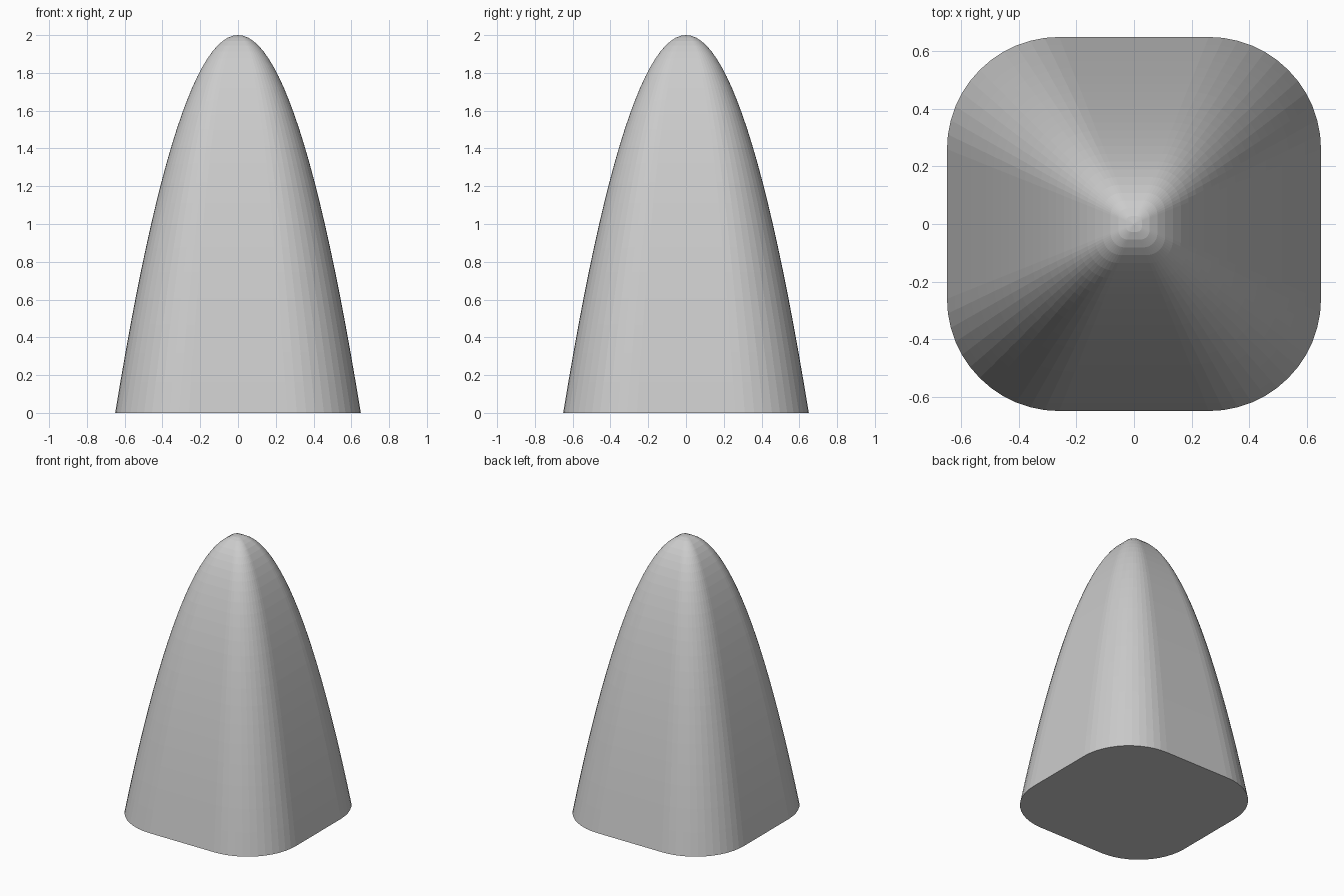
import bpy, bmesh, math

if "Cube" in bpy.data.objects:
    bpy.data.objects.remove(bpy.data.objects["Cube"])

HALF, HEIGHT, RADIUS = 0.65, 2.0, 0.39
RINGS, CORNER_STEPS = 24, 12


def rounded_square(scale):
    """Outline of the rounded-square section, scaled about the axis."""
    pts = []
    inner = HALF - RADIUS
    for q, (sx, sy) in enumerate([(1, 1), (-1, 1), (-1, -1), (1, -1)]):
        for i in range(CORNER_STEPS + 1):
            a = math.pi / 2 * (q + i / CORNER_STEPS)
            pts.append(((sx * inner + RADIUS * math.cos(a)) * scale,
                        (sy * inner + RADIUS * math.sin(a)) * scale))
    return pts


# Paraboloid body: the section shrinks along a parabola up to the tip
bm = bmesh.new()
rings = []
for k in range(RINGS):
    s = 1 - k / RINGS
    z = HEIGHT * (1 - s * s)
    rings.append([bm.verts.new((x, y, z)) for x, y in rounded_square(s)])
n = len(rings[0])
for lo, hi in zip(rings, rings[1:]):
    for i in range(n):
        j = (i + 1) % n
        bm.faces.new((lo[i], lo[j], hi[j], hi[i]))

# Tip and flat base
tip = bm.verts.new((0, 0, HEIGHT))
for i in range(n):
    bm.faces.new((rings[-1][i], rings[-1][(i + 1) % n], tip))
bm.faces.new(rings[0][::-1])

mesh = bpy.data.meshes.new("rounded_square_paraboloid")
bm.to_mesh(mesh)
bm.free()
obj = bpy.data.objects.new("rounded_square_paraboloid", mesh)
bpy.context.collection.objects.link(obj)
